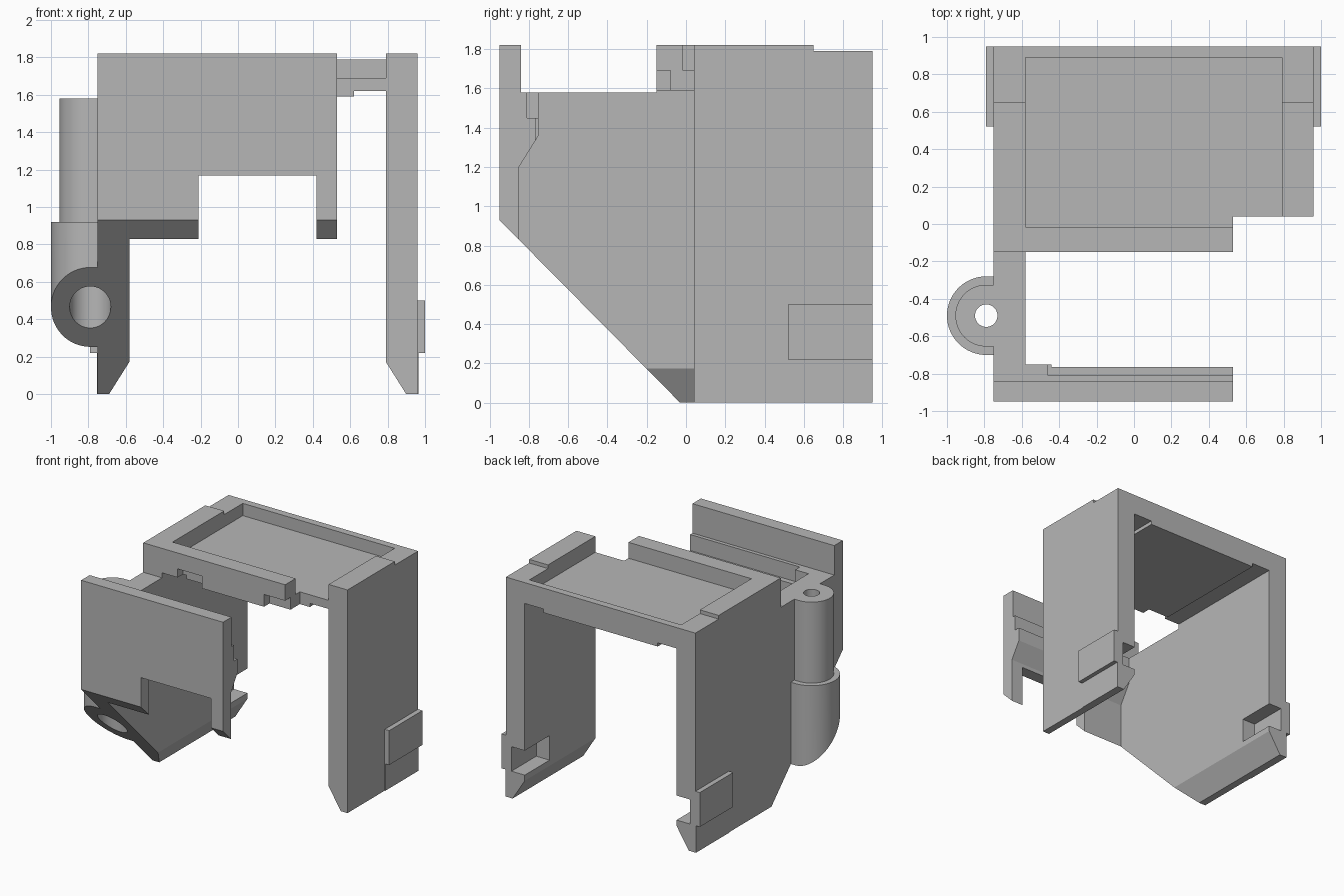
import bpy, bmesh
from math import sin, cos, pi, radians
from mathutils import Vector

cube = bpy.data.objects.get("Cube")
if cube:
    bpy.data.objects.remove(cube, do_unlink=True)

grey = bpy.data.materials.new("plain_grey")
grey.use_nodes = True
grey.diffuse_color = (0.47, 0.47, 0.47, 1)
grey.node_tree.nodes["Principled BSDF"].inputs["Base Color"].default_value = grey.diffuse_color

MID = 0.105  # plane midway between the two side walls


def mirror_x(x):
    return 2 * MID - x


def prism(name, axis, outline, lo, hi):
    """Extrude a closed 2D outline along an axis from lo to hi."""
    def place(a, b, t):
        return {"x": (t, a, b), "y": (a, t, b), "z": (a, b, t)}[axis]
    bm = bmesh.new()
    face = bm.faces.new([bm.verts.new(place(a, b, lo)) for a, b in outline])
    end = bmesh.ops.extrude_face_region(bm, geom=[face])["geom"]
    bmesh.ops.translate(bm, verts=[v for v in end if isinstance(v, bmesh.types.BMVert)],
                        vec=Vector(place(0, 0, hi - lo)))
    bmesh.ops.recalc_face_normals(bm, faces=bm.faces)
    mesh = bpy.data.meshes.new(name)
    bm.to_mesh(mesh)
    bm.free()
    mesh.materials.append(grey)
    obj = bpy.data.objects.new(name, mesh)
    bpy.context.collection.objects.link(obj)
    return obj


def box(name, x, y, z):
    return prism(name, "z", [(x[0], y[0]), (x[1], y[0]), (x[1], y[1]), (x[0], y[1])], *z)


def arc(r, start, end, steps):
    cx, cy = HINGE
    turn = [start + (end - start) * i / steps for i in range(steps + 1)]
    return [(cx + r * cos(a), cy + r * sin(a)) for a in turn]


def combine(obj, others, operation="DIFFERENCE"):
    """Apply booleans in turn and remove the helper solids."""
    bpy.context.view_layer.objects.active = obj
    for other in others:
        mod = obj.modifiers.new("boolean", "BOOLEAN")
        mod.operation, mod.solver, mod.object = operation, "EXACT", other
        bpy.ops.object.modifier_apply(modifier=mod.name)
        bpy.data.objects.remove(other, do_unlink=True)


HINGE = (-0.79, -0.49)


def bores():
    """Wide lower bore and narrow upper bore of the hinge."""
    return [prism("cutter", "z", arc(r, 0, 2 * pi, 48)[:-1], lo, hi)
            for r, lo, hi in ((0.11, -0.1, 1.4), (0.06, 1.3, 1.7))]


def wall_cuts(side):
    """Foot bevel and clip pocket for one wall; side maps x."""
    bevel = [(side(x), z) for x, z in ((0.77, 0.205), (0.77, -0.05), (0.931, -0.05))]
    xs = sorted((side(0.75), side(0.91)))
    return [prism("cutter", "y", bevel, -1.1, 1.1),
            box("cutter", xs, (0.63, 1.1), (0.22, 0.42))]


# Right wall, with its slanted lower front edge
right_outline = [(-0.95, 0.93), (-0.03, 0), (0.95, 0), (0.95, 1.79), (0.65, 1.79),
                 (0.65, 1.82), (-0.15, 1.82), (-0.15, 1.58), (-0.84, 1.58),
                 (-0.84, 1.82), (-0.95, 1.82)]
right_wall = prism("right_wall", "x", right_outline, -0.75, -0.58)
combine(right_wall, wall_cuts(mirror_x) + bores())

# Left wall
left_outline = [(0.04, 0), (0.95, 0), (0.95, 1.79), (0.65, 1.79), (0.65, 1.82), (0.04, 1.82)]
left_wall = prism("left_wall", "x", left_outline, 0.79, 0.96)
combine(left_wall, wall_cuts(lambda x: x))

# Clip plates and the thin pads below them
for label, side in (("left", lambda x: x), ("right", mirror_x)):
    box(label + "_clip", sorted((side(0.955), side(1.0))), (0.52, 0.95), (0.22, 0.5))
    box(label + "_foot_pad", sorted((side(0.955), side(0.965))), (0.52, 0.95), (0, 0.22))

# Hinge barrel: two D-shaped sections, sliced along the slanted edge
barrel = []
for name, r, lo, hi in (("hinge_barrel", 0.21, 0, 0.92), ("hinge_upper", 0.165, 0.9, 1.58)):
    outline = arc(r, pi / 2, 3 * pi / 2, 32)
    outline += [(-0.748, HINGE[1] - r), (-0.748, HINGE[1] + r)]
    barrel.append(prism(name, "z", outline, lo, hi))
hinge = barrel[0]
combine(hinge, barrel[1:], "UNION")
slant = prism("cutter", "x", [(-1.148, 1.13), (0.168, -0.2), (-1.148, -0.2)], -1.2, 0)
combine(hinge, [slant] + bores())

# Roof tray with recess, lowered rear rim, grooves below and front notches
roof_outline = [(-0.58, -0.15), (0.53, -0.15), (0.53, 0.04), (0.79, 0.04),
                (0.79, 0.95), (-0.58, 0.95)]
roof = prism("roof_tray", "z", roof_outline, 1.59, 1.82)
combine(roof, [
    box("cutter", (-0.7, 0.9), (-0.015, 0.89), (1.69, 1.9)),
    box("cutter", (-0.7, 0.9), (0.65, 1.1), (1.79, 1.9)),
    box("cutter", (0.62, 0.9), (-0.3, 1.1), (1.5, 1.62)),
    box("cutter", (-0.7, mirror_x(0.62)), (-0.3, 1.1), (1.5, 1.62)),
    box("cutter", (-0.44, -0.22), (-0.3, -0.08), (1.5, 1.69)),
    box("cutter", (0.34, 0.6), (-0.3, -0.08), (1.5, 1.69)),
])

# Front panel with thickened ledge, bottom opening and stepped rear groove
panel_outline = [(-0.95, 0.93), (-0.85, 0.83), (-0.85, 1.2), (-0.75, 1.36),
                 (-0.75, 1.58), (-0.84, 1.58), (-0.84, 1.82), (-0.95, 1.82)]
panel = prism("front_panel", "x", panel_outline, -0.58, 0.53)
combine(panel, [
    box("cutter", (-0.21, 0.42), (-1.1, -0.6), (0.5, 1.17)),
    box("cutter", (-0.46, 0.6), (-0.81, -0.6), (1.45, 1.7)),
    box("cutter", (-0.44, 0.6), (-0.765, -0.6), (1.3, 1.5)),
])

# Smooth the round surfaces, keep the corners sharp
for obj in bpy.context.view_layer.objects:
    obj.select_set(obj in (hinge, right_wall))
bpy.context.view_layer.objects.active = hinge
bpy.ops.object.shade_smooth_by_angle(angle=radians(25))
